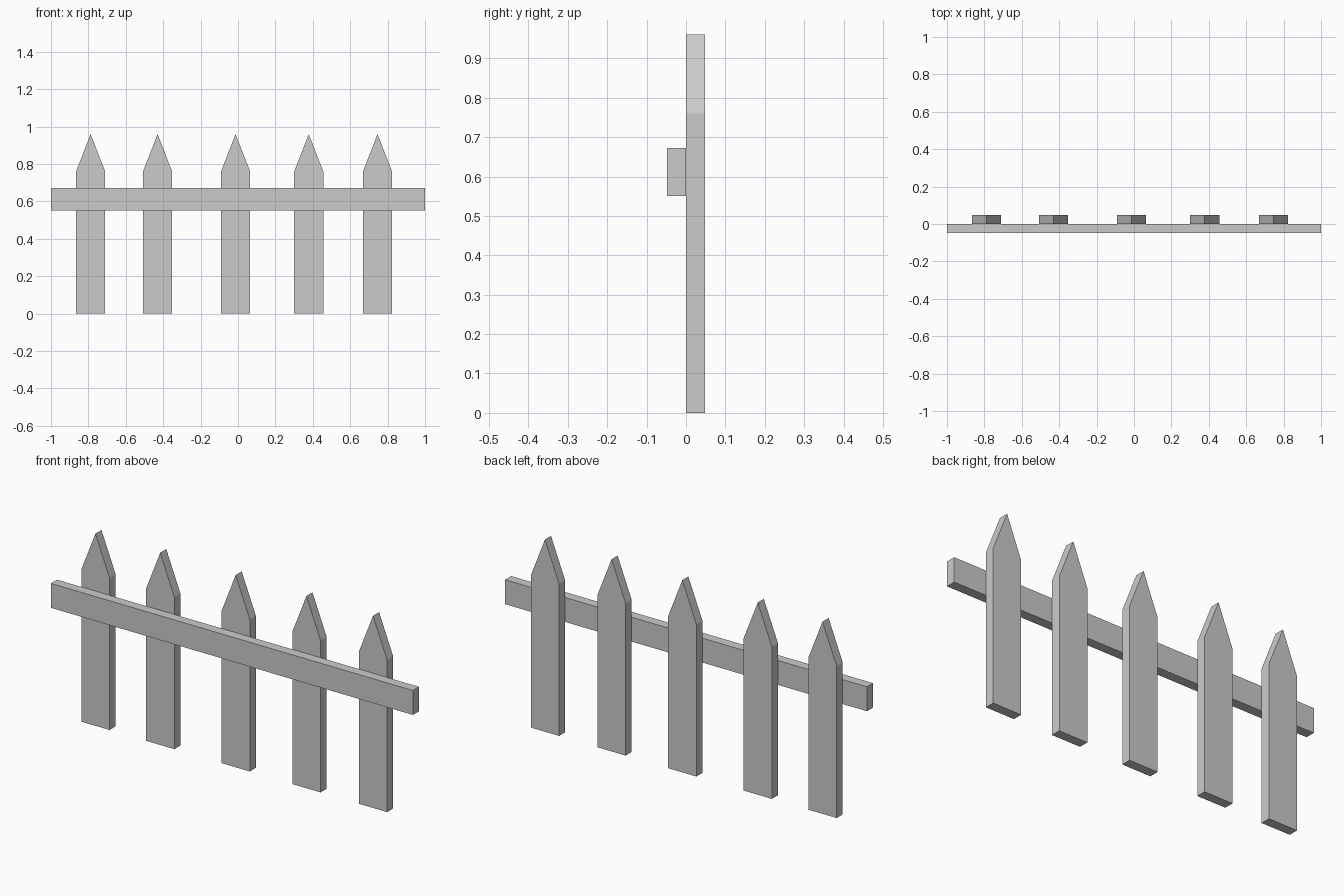
import bpy
import bmesh

cube = bpy.data.objects.get("Cube")
if cube:
    bpy.data.objects.remove(cube, do_unlink=True)

grey = bpy.data.materials.new("plain_grey")
grey.use_nodes = True
colour = (0.6, 0.6, 0.6, 1)
grey.diffuse_color = colour
grey.node_tree.nodes["Principled BSDF"].inputs["Base Color"].default_value = colour

THICK = 0.048


def board(name, profile, y_front, x=0):
    """Extrude an x-z outline backwards into a flat board."""
    bm = bmesh.new()
    face = bm.faces.new([bm.verts.new((px, 0, pz)) for px, pz in profile])
    out = bmesh.ops.extrude_face_region(bm, geom=[face])
    verts = [v for v in out["geom"] if isinstance(v, bmesh.types.BMVert)]
    bmesh.ops.translate(bm, verts=verts, vec=(0, THICK, 0))
    bmesh.ops.recalc_face_normals(bm, faces=bm.faces)
    mesh = bpy.data.meshes.new(name)
    bm.to_mesh(mesh)
    bm.free()
    mesh.materials.append(grey)
    obj = bpy.data.objects.new(name, mesh)
    obj.location = (x, y_front, 0)
    bpy.context.collection.objects.link(obj)


# Pointed pickets, unevenly spaced
half, shoulder, tip = 0.078, 0.76, 0.96
picket = [(-half, 0), (half, 0), (half, shoulder), (0, tip), (-half, shoulder)]
for i, x in enumerate((-0.788, -0.43, -0.013, 0.378, 0.746), 1):
    board(f"picket_{i}", picket, 0, x)

# Horizontal rail across the front
low, high = 0.551, 0.673
board("rail", [(-1, low), (1, low), (1, high), (-1, high)], -THICK)
